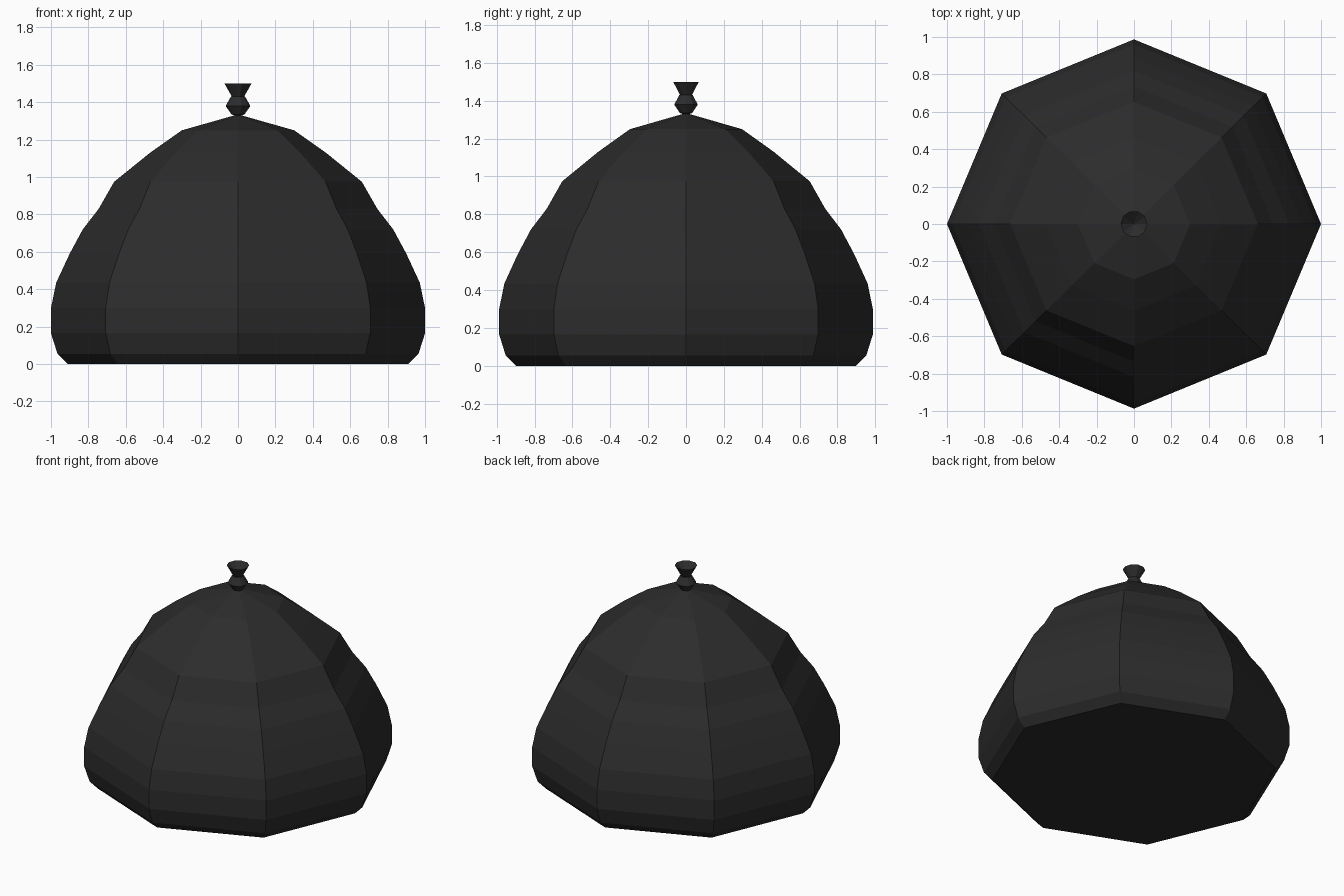
import bpy
import bmesh
from math import cos, sin, tau

if "Cube" in bpy.data.objects:
    bpy.data.objects.remove(bpy.data.objects["Cube"])

Y_SCALE = 0.987

black = bpy.data.materials.new("black")
black.diffuse_color = (0.025, 0.025, 0.025, 1)
black.use_nodes = True
black.node_tree.nodes["Principled BSDF"].inputs["Base Color"].default_value = black.diffuse_color


def lathe(name, profile, sides):
    """Revolve (radius, z) points around z; zero radius makes a pole."""
    bm = bmesh.new()
    rings = []
    for r, z in profile:
        if r == 0:
            rings.append([bm.verts.new((0, 0, z))] * sides)
        else:
            rings.append([bm.verts.new((r * cos(tau * i / sides),
                                        r * sin(tau * i / sides) * Y_SCALE, z))
                          for i in range(sides)])
    for a, b in zip(rings, rings[1:]):
        for i in range(sides):
            j = (i + 1) % sides
            corners = list(dict.fromkeys((a[i], a[j], b[j], b[i])))
            bm.faces.new(corners)
    bmesh.ops.recalc_face_normals(bm, faces=bm.faces)
    mesh = bpy.data.meshes.new(name)
    bm.to_mesh(mesh)
    bm.free()
    mesh.materials.append(black)
    ob = bpy.data.objects.new(name, mesh)
    bpy.context.collection.objects.link(ob)
    return ob


# Octagonal bulging body with a closed base
lathe("body", [(0, 0), (0.91, 0), (0.965, 0.055), (1.0, 0.165), (1.0, 0.30),
               (0.972, 0.435), (0.90, 0.59), (0.83, 0.72), (0.745, 0.83),
               (0.662, 0.975), (0.47, 1.13), (0.30, 1.25), (0, 1.335)], 8)

# Round bead at the peak
lathe("bead", [(0, 1.325), (0.035, 1.335), (0.066, 1.38),
               (0.038, 1.43), (0, 1.43)], 10)

# Flared, hollow knot end
lathe("knot_end", [(0, 1.42), (0.03, 1.425), (0.072, 1.50), (0, 1.44)], 10)
